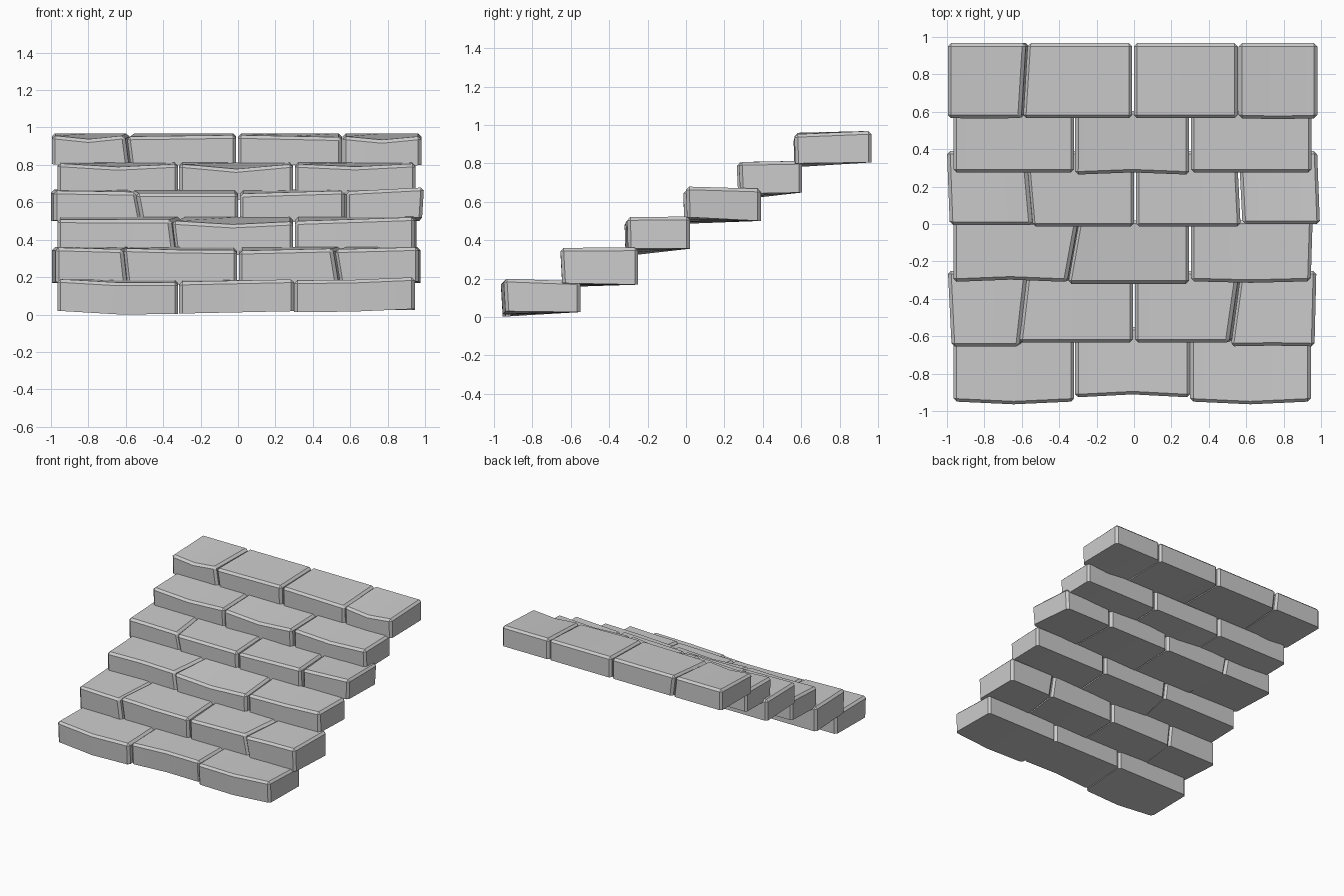
import bpy, bmesh

if "Cube" in bpy.data.objects:
    bpy.data.objects.remove(bpy.data.objects["Cube"])

stone_mat = bpy.data.materials.new("grey stone")
stone_mat.diffuse_color = (0.6, 0.6, 0.6, 1)
stone_mat.use_nodes = True
stone_mat.node_tree.nodes["Principled BSDF"].inputs["Base Color"].default_value = stone_mat.diffuse_color


def stone(name, row, x0, x1, yf=0, dl=0, dr=0, sag=0, bulge=0, skl=0, skr=0, leanl=0, leanr=0):
    """One bent block: three columns, front/back, bottom/top.
    dl/dr raise the left/right end, sag and bulge move the front middle,
    skl/skr shift the back corners, leanl/leanr shift the bottom front corners."""
    y0, y1, zb, zt, pb, pt, lean = row
    bm = bmesh.new()
    v = {}
    for i in range(3):
        for j in range(2):
            for k in range(2):
                left = x0 + skl * j + leanl * (1 - k)
                right = x1 + skr * j + leanr * (1 - k)
                x = left + (right - left) * i / 2
                y = y1 if j else y0 + yf + (0 if k else lean)
                z = (zt + pt * j) if k else (zb + pb * j)
                if j == 0:
                    z += (dl, (dl + dr) / 2 + sag, dr)[i]
                    if i == 1:
                        y += bulge
                v[i, j, k] = bm.verts.new((x, y, z))
    for i in range(2):
        for j in range(2):
            bm.faces.new([v[i, j, 0], v[i + 1, j, 0], v[i + 1, j, 1], v[i, j, 1]])
            bm.faces.new([v[i, 0, j], v[i + 1, 0, j], v[i + 1, 1, j], v[i, 1, j]])
    for i in (0, 2):
        bm.faces.new([v[i, 0, 0], v[i, 1, 0], v[i, 1, 1], v[i, 0, 1]])
    bmesh.ops.recalc_face_normals(bm, faces=bm.faces)
    # chamfer the top rim and the four upright corners
    key = {vert: c for c, vert in v.items()}
    rim = []
    for e in bm.edges:
        a, b = key[e.verts[0]], key[e.verts[1]]
        middle = a[0] == 1 and b[0] == 1
        bottom = a[2] == 0 and b[2] == 0
        if not middle and not bottom:
            rim.append(e)
    bmesh.ops.bevel(bm, geom=rim, offset=0.017, offset_type='OFFSET',
                    segments=1, profile=0.5, affect='EDGES')
    me = bpy.data.meshes.new(name)
    bm.to_mesh(me)
    bm.free()
    me.materials.append(stone_mat)
    ob = bpy.data.objects.new(name, me)
    bpy.context.collection.objects.link(ob)
    bpy.context.view_layer.objects.active = ob
    ob.select_set(True)


def step(n, row, *stones):
    for i, s in enumerate(stones):
        stone(f"step_{n}_stone_{i + 1}", row, **s)


# rows: front y, back y, bottom z, top z, bottom pitch, top pitch, front lean
step(1, (-0.95, -0.55, 0.02, 0.19, 0.005, -0.005, 0.01),
     dict(x0=-0.965, x1=-0.32, dr=-0.018, sag=-0.01, bulge=-0.015),
     dict(x0=-0.315, x1=0.30, yf=0.022, dl=-0.015, dr=-0.002, bulge=0.016),
     dict(x0=0.30, x1=0.945, dl=-0.008, dr=0.01, sag=-0.005, bulge=-0.015))
step(2, (-0.635, -0.25, 0.168, 0.352, 0, 0.01, 0.01),
     dict(x0=-0.975, x1=-0.615, yf=-0.02, dl=0.006, dr=-0.004, skl=-0.02, skr=0.045, leanr=0.02),
     dict(x0=-0.615, x1=-0.005, dl=0.002, dr=-0.008, sag=-0.004, skl=0.045, leanl=0.02),
     dict(x0=0.005, x1=0.505, dl=-0.012, dr=0.0, skr=0.055, leanr=0.03),
     dict(x0=0.515, x1=0.965, yf=-0.02, dl=-0.004, dr=0.008, bulge=0.004, skl=0.055, skr=0.01, leanl=0.03))
step(3, (-0.31, 0.02, 0.345, 0.508, 0.01, 0.015, 0.005),
     dict(x0=-0.965, x1=-0.36, bulge=0.012, dr=-0.002, skr=0.06, leanr=0.02),
     dict(x0=-0.355, x1=0.295, yf=-0.01, dl=-0.008, dr=-0.012, sag=-0.018, skl=0.06, leanl=0.02),
     dict(x0=0.305, x1=0.945, yf=0.003, dl=-0.01, dr=0.012, bulge=-0.008, skr=0.01))
step(4, (-0.01, 0.39, 0.50, 0.66, 0, 0.008, 0.005),
     dict(x0=-0.985, x1=-0.545, yf=0.005, dl=0.002, dr=-0.005, skl=-0.015, skr=-0.035, leanr=0.03),
     dict(x0=-0.545, x1=0.0, yf=-0.004, dl=-0.012, dr=-0.012, skl=-0.035, leanl=0.03),
     dict(x0=0.01, x1=0.57, yf=-0.004, dl=-0.015, dr=0.002, skr=-0.02),
     dict(x0=0.58, x1=0.995, yf=0.01, dl=-0.002, dr=0.02, skl=-0.02, skr=-0.015, leanr=-0.01))
step(5, (0.275, 0.605, 0.64, 0.805, 0.008, 0.008, 0.008),
     dict(x0=-0.965, x1=-0.32, dl=0.003, sag=-0.018),
     dict(x0=-0.315, x1=0.295, yf=-0.012, sag=-0.028, bulge=0.012),
     dict(x0=0.305, x1=0.95, dr=0.002, sag=-0.016))
step(6, (0.565, 0.967, 0.80, 0.953, 0.005, 0.016, 0.005),
     dict(x0=-0.995, x1=-0.605, dl=0.004, dr=0.004, sag=-0.02, skr=0.025, leanr=0.02),
     dict(x0=-0.595, x1=-0.01, dl=-0.002, dr=0.006, skl=0.025, leanl=0.02),
     dict(x0=0.0, x1=0.555, dl=0.006, dr=-0.006),
     dict(x0=0.56, x1=0.98, dl=0.0, dr=0.0, sag=-0.02, bulge=-0.005))

bpy.ops.object.shade_smooth_by_angle(angle=0.5)
